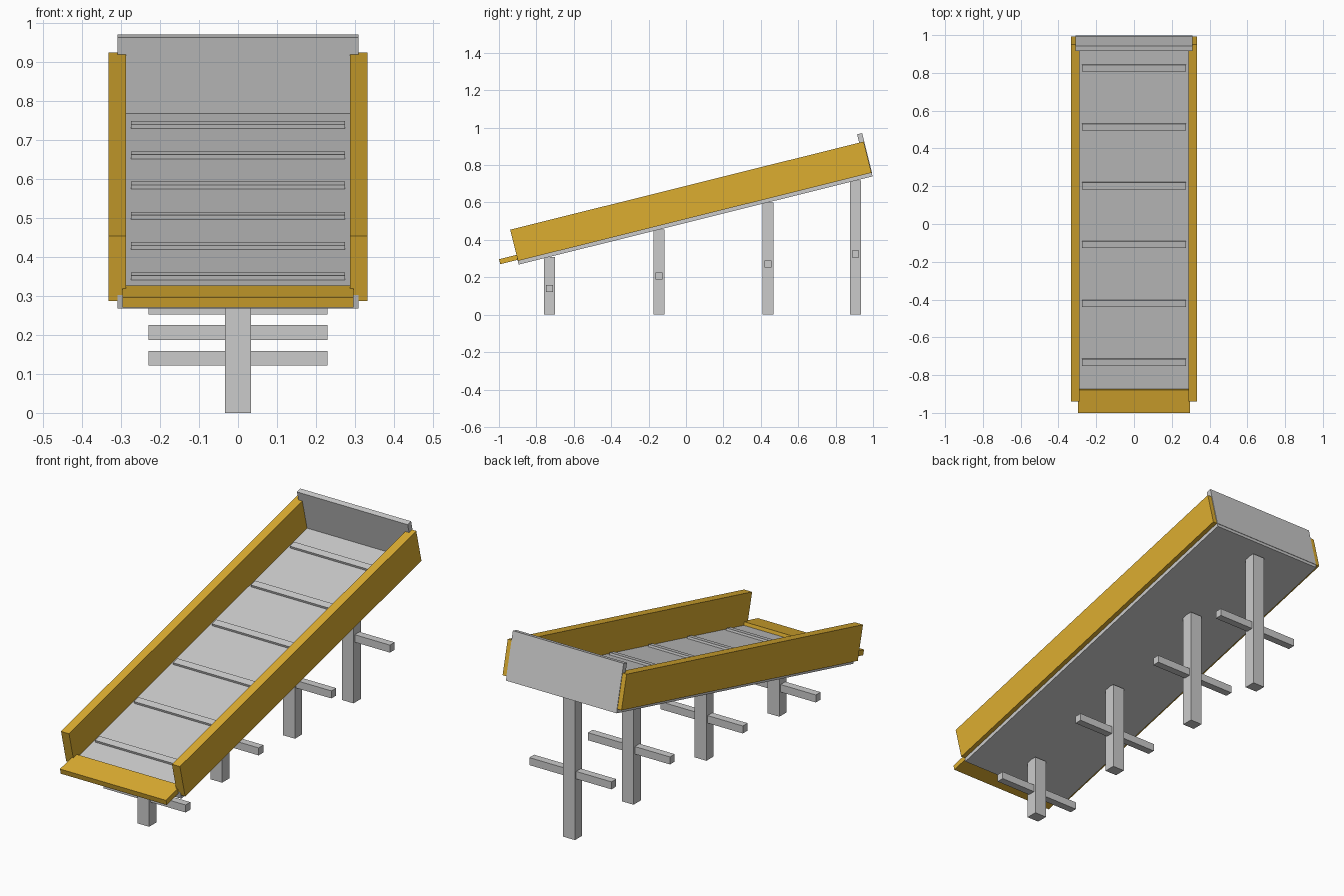
import bpy
from mathutils import Matrix, Vector
from math import radians, sin, cos, tan

if "Cube" in bpy.data.objects:
    bpy.data.objects.remove(bpy.data.objects["Cube"])

TILT = radians(14)
BASE = 0.491  # height of the tray underside at y = 0


def material(name, color):
    m = bpy.data.materials.new(name)
    m.diffuse_color = color
    m.use_nodes = True
    m.node_tree.nodes["Principled BSDF"].inputs["Base Color"].default_value = m.diffuse_color
    return m


yellow = material("yellow_paint", (0.72, 0.42, 0.03, 1))


def box(name, x, y, z, tilted=False, mat=None):
    """Box from (min, max) ranges; tilted boxes use the sloping tray frame."""
    bpy.ops.mesh.primitive_cube_add(size=1)
    ob = bpy.context.object
    ob.name = name
    centre = Vector([(a + b) / 2 for a, b in (x, y, z)])
    size = [b - a for a, b in (x, y, z)]
    ob.data.transform(Matrix.Translation(centre) @ Matrix.Diagonal((*size, 1)))
    if tilted:
        ob.location = (0, 0, BASE)
        ob.rotation_euler.x = TILT
    if mat:
        ob.data.materials.append(mat)
    return ob


# sloping tray: deck, end panel, lip and side walls
box("deck", (-0.31, 0.31), (-0.922, 1.028), (0, 0.036), True)
box("end_panel", (-0.31, 0.31), (1.002, 1.03), (0.018, 0.238), True)
box("front_lip", (-0.297, 0.297), (-1.017, -0.892), (0.026, 0.053), True, yellow)
for side, name in ((-1, "left_wall"), (1, "right_wall")):
    x = sorted((side * 0.288, side * 0.333))
    box(name, x, (-0.921, 1.027), (0.02, 0.192), True, yellow)

# cross slats on the deck
for i in range(6):
    u = -0.744 + 0.321 * i
    box(f"slat_{i + 1}", (-0.275, 0.275), (u - 0.018, u + 0.018), (0.03, 0.047), True)

# posts with crossbars
for i, y in enumerate((-0.729, -0.145, 0.4375, 0.906), 1):
    top = BASE + y * tan(TILT)
    box(f"post_{i}", (-0.033, 0.033), (y - 0.029, y + 0.029), (0, top))
    z = 0.453 * top
    box(f"crossbar_{i}", (-0.23, 0.23), (y - 0.019, y + 0.019), (z - 0.019, z + 0.019))
